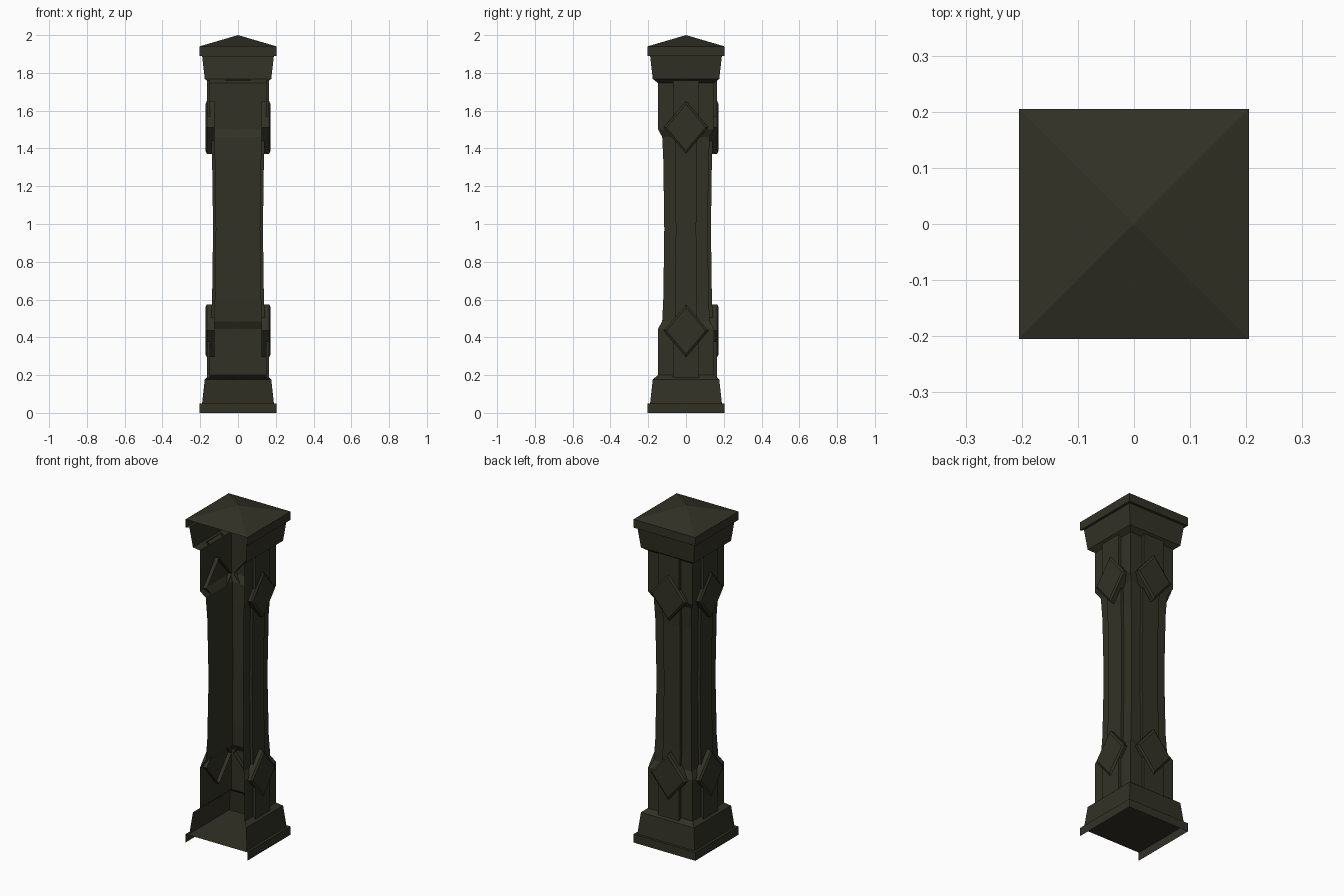
import bpy, bmesh, math
from mathutils import Matrix

if "Cube" in bpy.data.objects:
    bpy.data.objects.remove(bpy.data.objects["Cube"])

stone = bpy.data.materials.new("dark olive stone")
stone.diffuse_color = (0.032, 0.031, 0.019, 1)
stone.use_nodes = True
stone.node_tree.nodes["Principled BSDF"].inputs["Base Color"].default_value = stone.diffuse_color

SIDES = (0, 90, 180)   # right, back, left: the front is left open
MID = 0.973            # height the pillar is mirrored about


def finish(bm, name):
    bmesh.ops.remove_doubles(bm, verts=bm.verts, dist=0.0005)
    me = bpy.data.meshes.new(name)
    bm.to_mesh(me)
    bm.free()
    me.materials.append(stone)
    ob = bpy.data.objects.new(name, me)
    bpy.context.collection.objects.link(ob)
    return ob


def turn(deg):
    return Matrix.Rotation(math.radians(deg), 4, 'Z')


def quad(bm, m, pts):
    bm.faces.new([bm.verts.new(m @ Matrix.Translation(p).to_translation()) for p in pts])


def walls(name, profile):
    """Three-sided square shell following (half width, height) points."""
    bm = bmesh.new()
    for d in SIDES:
        for (a, z0), (b, z1) in zip(profile, profile[1:]):
            quad(bm, turn(d), [(a, -a, z0), (a, a, z0), (b, b, z1), (b, -b, z1)])
    return finish(bm, name)


def mirrored(half):
    return half + [(r, 2 * MID - z) for r, z in reversed(half)]


# base, with a recessed floor
walls("base", [(0.205, 0), (0.205, 0.05), (0.19, 0.05), (0.176, 0.178), (0.148, 0.2)])
bm = bmesh.new()
s = 0.204
quad(bm, Matrix(), [(-s, -s, 0.05), (s, -s, 0.05), (s, s, 0.05), (-s, s, 0.05)])
finish(bm, "base_floor")

# shaft walls, waisted in the middle
shaft = mirrored([(0.148, 0.2), (0.148, 0.445), (0.126, 0.485), (0.12, 0.61)])
shaft.insert(4, (0.115, MID))
walls("shaft", shaft)

# raised centre strip on each closed side
bm = bmesh.new()
strip = [(0.148, 0.183)] + shaft[1:-1] + [(0.148, 2 * MID - 0.183)]
for d in SIDES:
    for (a, z0), (b, z1) in zip(strip, strip[1:]):
        wa, wb, t = a * 0.47, b * 0.47, 0.017
        m = turn(d)
        quad(bm, m, [(a + t, -wa, z0), (a + t, wa, z0), (b + t, wb, z1), (b + t, -wb, z1)])
        quad(bm, m, [(a, -wa, z0), (a + t, -wa, z0), (b + t, -wb, z1), (b, -wb, z1)])
        quad(bm, m, [(a + t, wa, z0), (a, wa, z0), (b, wb, z1), (b + t, wb, z1)])
finish(bm, "centre_strips")

# diamond plates with a bevelled rim
bm = bmesh.new()
rings = [(0.125, 1.0), (0.165, 1.0), (0.173, 0.88)]
for zc in (0.435, 2 * MID - 0.435):
    for d in SIDES:
        loops = []
        for x, k in rings:
            pts = [(x, 0, zc - 0.14 * k), (x, 0.118 * k, zc), (x, 0, zc + 0.14 * k), (x, -0.118 * k, zc)]
            loops.append(pts)
        for lo, hi in zip(loops, loops[1:]):
            for i in range(4):
                j = (i + 1) % 4
                quad(bm, turn(d), [lo[i], lo[j], hi[j], hi[i]])
        quad(bm, turn(d), loops[-1])
finish(bm, "diamond_plates")

# capital and shallow pyramid roof
walls("capital", [(0.148, 1.746), (0.176, 1.768), (0.19, 1.89), (0.205, 1.89), (0.205, 1.94)])
bm = bmesh.new()
r = 0.205
for d in (0, 90, 180, 270):
    m = turn(d)
    bm.faces.new([bm.verts.new(m @ Matrix.Translation(p).to_translation())
                  for p in ((r, -r, 1.94), (r, r, 1.94), (0, 0, 2.0))])
finish(bm, "roof")
